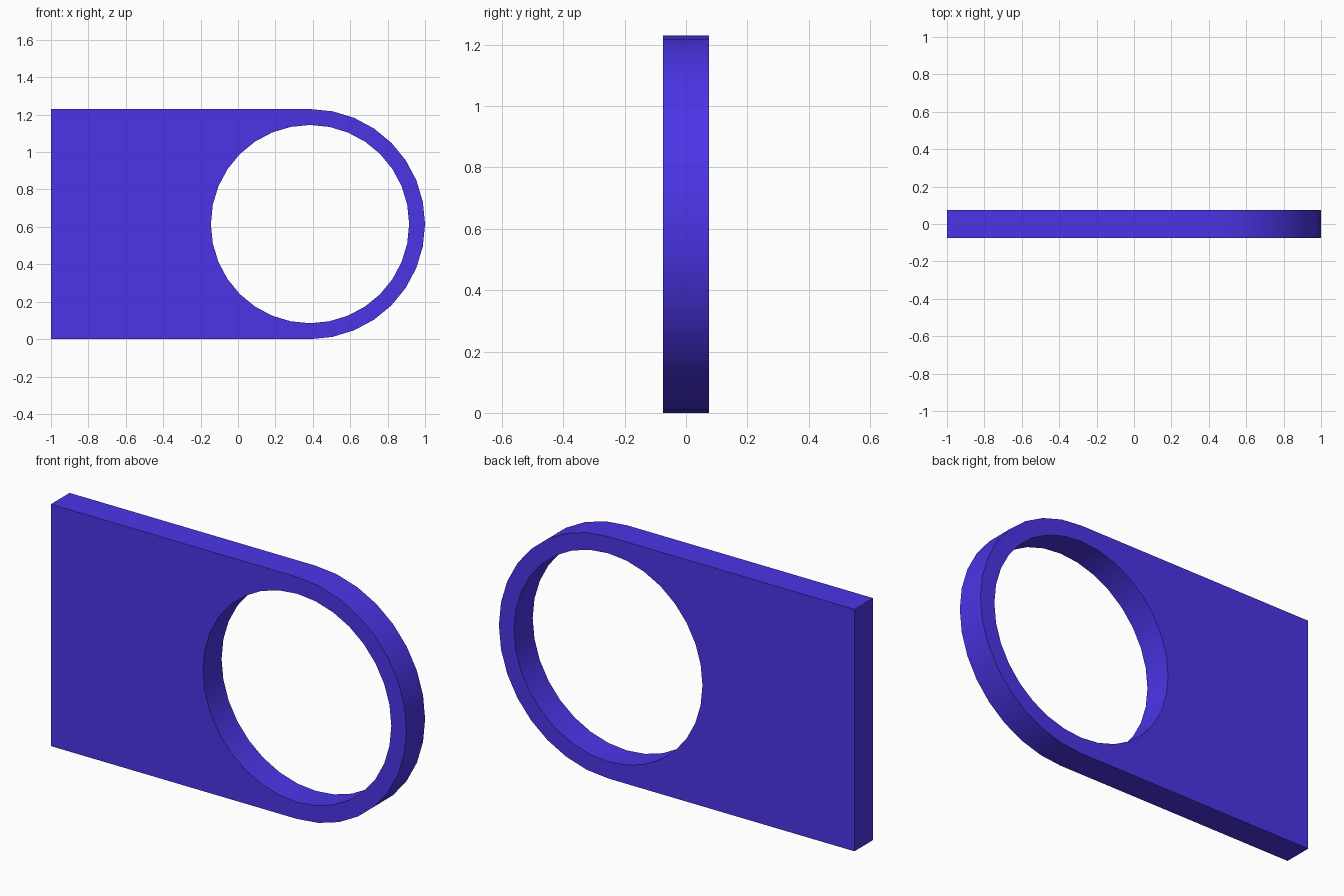
import bpy, bmesh, math

if "Cube" in bpy.data.objects:
    bpy.data.objects.remove(bpy.data.objects["Cube"])

CX, CZ = 0.385, 0.615      # shared centre of the rounded end and the hole
R_OUT, R_HOLE = 0.615, 0.53
HALF_T = 0.075
SEG = 32


def arc(radius, start, count):
    """Points stepping round the hole centre, SEG steps to a full turn."""
    return [(CX + radius * math.cos((start + i) * math.tau / SEG),
             CZ + radius * math.sin((start + i) * math.tau / SEG))
            for i in range(count)]


def loop_edges(bm, points):
    verts = [bm.verts.new((x, -HALF_T, z)) for x, z in points]
    return [bm.edges.new((a, b)) for a, b in zip(verts, verts[1:] + verts[:1])]


bm = bmesh.new()

# Outline: square left end, half-round right end, with a round hole
outline = [(-1, 2 * CZ), (-1, 0)] + arc(R_OUT, -SEG // 4, SEG // 2 + 1)
edges = loop_edges(bm, outline) + loop_edges(bm, arc(R_HOLE, 0, SEG))
bmesh.ops.triangle_fill(bm, use_beauty=True, use_dissolve=False,
                        edges=edges, normal=(0, -1, 0))

# Thickness
ext = bmesh.ops.extrude_face_region(bm, geom=bm.faces[:], use_keep_orig=True)
moved = [g for g in ext["geom"] if isinstance(g, bmesh.types.BMVert)]
bmesh.ops.translate(bm, verts=moved, vec=(0, 2 * HALF_T, 0))
bmesh.ops.recalc_face_normals(bm, faces=bm.faces[:])

mesh = bpy.data.meshes.new("eyelet_plate")
bm.to_mesh(mesh)
bm.free()
plate = bpy.data.objects.new("eyelet_plate", mesh)
bpy.context.collection.objects.link(plate)

# Blue-violet colour
mat = bpy.data.materials.new("blue_violet")
mat.diffuse_color = (0.07, 0.036, 0.8, 1)
mat.use_nodes = True
mat.node_tree.nodes["Principled BSDF"].inputs["Base Color"].default_value = mat.diffuse_color
mesh.materials.append(mat)

# Smooth rims, sharp corners
bpy.context.view_layer.objects.active = plate
plate.select_set(True)
bpy.ops.object.shade_smooth_by_angle(angle=math.radians(30))
